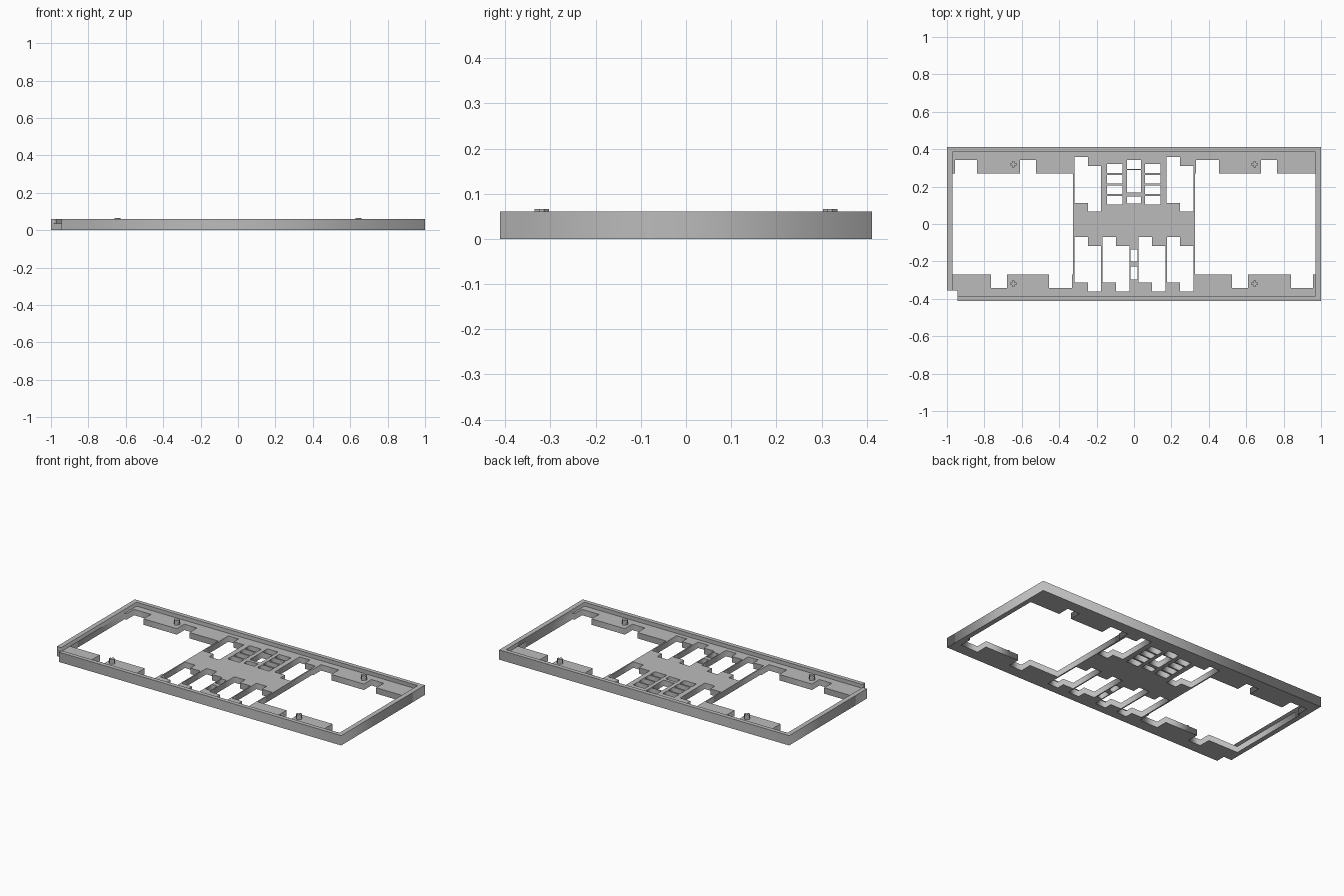
import bpy

cube = bpy.data.objects.get("Cube")
if cube:
    bpy.data.objects.remove(cube, do_unlink=True)

PLATE_TOP, RIM_TOP, PIN_TOP = 0.037, 0.061, 0.066
X, Y = 1.0, 0.412            # outer half sizes
IN_X, IN_Y = 0.97, 0.386     # inside of the rim
NOTCH_X, NOTCH_Y = -0.945, -0.355

grey = bpy.data.materials.new("plain_grey")
grey.use_nodes = True
COLOUR = (0.5, 0.5, 0.5, 1)
grey.diffuse_color = COLOUR
grey.node_tree.nodes["Principled BSDF"].inputs["Base Color"].default_value = COLOUR


def slab(name, outlines, z0, z1, at=(0, 0)):
    """Flat filled outline with holes, extruded from z0 to z1."""
    curve = bpy.data.curves.new(name, "CURVE")
    curve.dimensions = "2D"
    curve.fill_mode = "BOTH"
    curve.extrude = (z1 - z0) / 2
    for points in outlines:
        spline = curve.splines.new("POLY")
        spline.points.add(len(points) - 1)
        for p, (x, y) in zip(spline.points, points):
            p.co = (x, y, 0, 1)
        spline.use_cyclic_u = True
    obj = bpy.data.objects.new(name, curve)
    obj.location = (at[0], at[1], (z0 + z1) / 2)
    bpy.context.collection.objects.link(obj)
    bpy.ops.object.select_all(action="DESELECT")
    obj.select_set(True)
    bpy.context.view_layer.objects.active = obj
    bpy.ops.object.convert(target="MESH")
    obj = bpy.context.object
    obj.data.materials.clear()
    obj.data.materials.append(grey)
    return obj


def rect(x0, x1, y0, y1):
    return [(x0, y0), (x1, y0), (x1, y1), (x0, y1)]


def stepped_slot(x0, x1, tops, bottoms):
    """Slot whose top and bottom edges both step down halfway across."""
    xm = (x0 + x1) / 2
    return [(x0, bottoms[0]), (xm, bottoms[0]), (xm, bottoms[1]), (x1, bottoms[1]),
            (x1, tops[1]), (xm, tops[1]), (xm, tops[0]), (x0, tops[0])]


def toothed_edge(notches, y_tab, y_notch):
    """Edge running in +x with rectangular notches."""
    points = []
    for a, b in notches:
        points += [(a, y_tab), (a, y_notch), (b, y_notch), (b, y_tab)]
    return points


# Large side windows, one the half-turn of the other
lower = toothed_edge([(-0.765, -0.68), (-0.455, -0.332)], -0.269, -0.343)
upper = toothed_edge([(-0.957, -0.84), (-0.61, -0.523)], 0.269, 0.343)
window = ([(-IN_X, -0.269)] + lower + [(-0.325, -0.269), (-0.325, 0.269)]
          + upper[::-1] + [(-IN_X, 0.269)])
holes = [window, [(-x, -y) for x, y in window]]

# Stepped slots beside the centre
for x0, x1 in ((-0.317, -0.176), (0.174, 0.317)):
    holes.append(stepped_slot(x0, x1, (0.358, 0.31), (0.112, 0.067)))
for x0, x1 in ((-0.317, -0.176), (-0.169, -0.024), (0.024, 0.169), (0.176, 0.317)):
    holes.append(stepped_slot(x0, x1, (-0.07, -0.118), (-0.313, -0.36)))

# Small vents: two columns of four, and a centre column
for x0 in (-0.144, 0.06):
    for row in range(4):
        y0 = 0.104 + row * 0.0565
        holes.append(rect(x0, x0 + 0.082, y0, y0 + 0.046))
for y0, y1 in ((0.11, 0.147), (0.168, 0.288), (0.293, 0.342)):
    holes.append(rect(-0.037, 0.037, y0, y1))
for y0, y1 in ((-0.297, -0.227), (-0.2, -0.136)):
    holes.append(rect(-0.018, 0.018, y0, y1))

# Base plate with a notched corner
outer = [(NOTCH_X, -Y), (X, -Y), (X, Y), (-X, Y), (-X, NOTCH_Y), (NOTCH_X, NOTCH_Y)]
slab("base_plate", [outer] + holes, 0, PLATE_TOP)

# Raised rim, open at the notch
rim = outer[:5] + [(-IN_X, NOTCH_Y), (-IN_X, IN_Y), (IN_X, IN_Y),
                   (IN_X, -IN_Y), (NOTCH_X, -IN_Y)]
slab("raised_rim", [rim], PLATE_TOP, RIM_TOP)

# Cross-shaped locating pins
a, b = 0.016, 0.006
quarter = [(a, -b), (a, b), (b, b)]
cross = []
for _ in range(4):
    cross += quarter
    quarter = [(-y, x) for x, y in quarter]
for side, sx in (("left", 1), ("right", -1)):
    for end, sy in (("front", -1), ("back", 1)):
        slab(f"{end}_{side}_pin", [cross], PLATE_TOP, PIN_TOP, (sx * 0.645, sy * 0.319))
